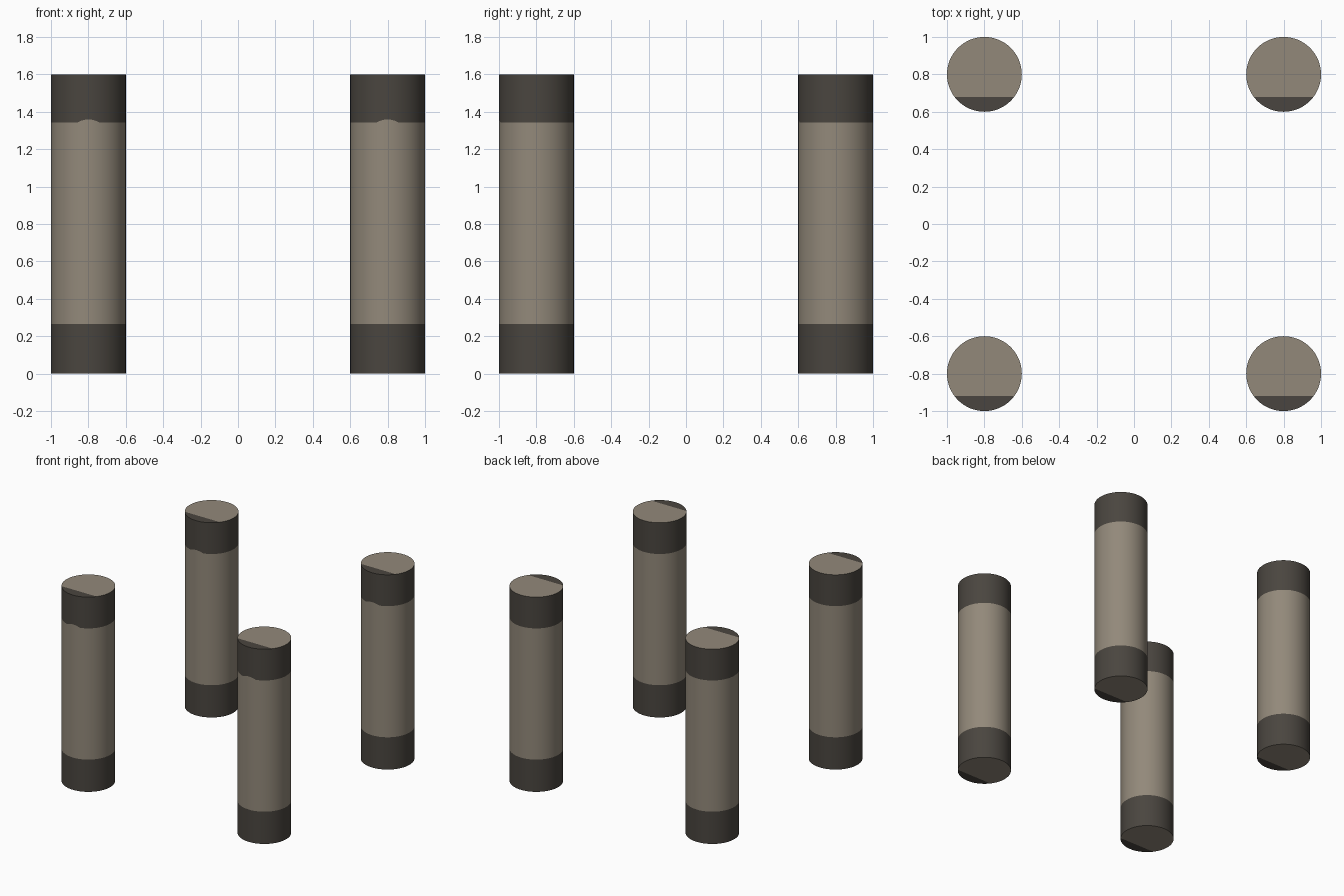
import bpy, bmesh
from mathutils import Matrix

if "Cube" in bpy.data.objects:
    bpy.data.objects.remove(bpy.data.objects["Cube"])

RADIUS, HEIGHT = 0.2, 1.6
LOW, HIGH, CHORD = 0.265, 1.343, -0.12   # edges of the dark bands and of the dark cap slivers


def material(name, rgb):
    m = bpy.data.materials.new(name)
    m.diffuse_color = (*rgb, 1)
    m.use_nodes = True
    m.node_tree.nodes["Principled BSDF"].inputs["Base Color"].default_value = m.diffuse_color
    return m


stone = material("light stone", (0.29, 0.25, 0.195))
band = material("dark band", (0.068, 0.060, 0.050))

# Pillar: cylinder cut at the band edges, caps cut along a chord
bm = bmesh.new()
bmesh.ops.create_cone(bm, cap_ends=True, segments=64, radius1=RADIUS, radius2=RADIUS,
                      depth=HEIGHT, matrix=Matrix.Translation((0, 0, HEIGHT / 2)))


def cut(geom, co, no):
    bmesh.ops.bisect_plane(bm, geom=geom, dist=1e-5, plane_co=co, plane_no=no)


for z in (LOW, HIGH):
    cut(bm.verts[:] + bm.edges[:] + bm.faces[:], (0, 0, z), (0, 0, 1))
bm.normal_update()
for cap in [f for f in bm.faces if abs(f.normal.z) > 0.5]:
    cut(list(cap.verts) + list(cap.edges) + [cap], (0, CHORD, 0), (0, 1, 0))
bm.normal_update()

# Colour by height on the sides, by the chord on the caps
for f in bm.faces:
    c = f.calc_center_median()
    if abs(f.normal.z) > 0.5:
        dark = max(v.co.y for v in f.verts) < CHORD + 0.005
    else:
        dark = not LOW < c.z < HIGH
    f.material_index = int(dark)

# Small rise of the upper band edge at the front
for v in bm.verts:
    if abs(v.co.z - HIGH) < 0.001 and v.co.y < 0 and abs(v.co.x) < 0.05:
        v.co.z += 0.016 * (1 - (v.co.x / 0.06) ** 2)

mesh = bpy.data.meshes.new("pillar")
bm.to_mesh(mesh)
bm.free()
mesh.materials.append(stone)
mesh.materials.append(band)

# Four pillars at the corners
for side, x in (("left", -0.8), ("right", 0.8)):
    for end, y in (("front", -0.8), ("back", 0.8)):
        ob = bpy.data.objects.new(f"{end}_{side}_pillar", mesh)
        ob.location = (x, y, 0)
        bpy.context.collection.objects.link(ob)

bpy.context.view_layer.objects.active = ob
ob.select_set(True)
bpy.ops.object.shade_smooth_by_angle()
